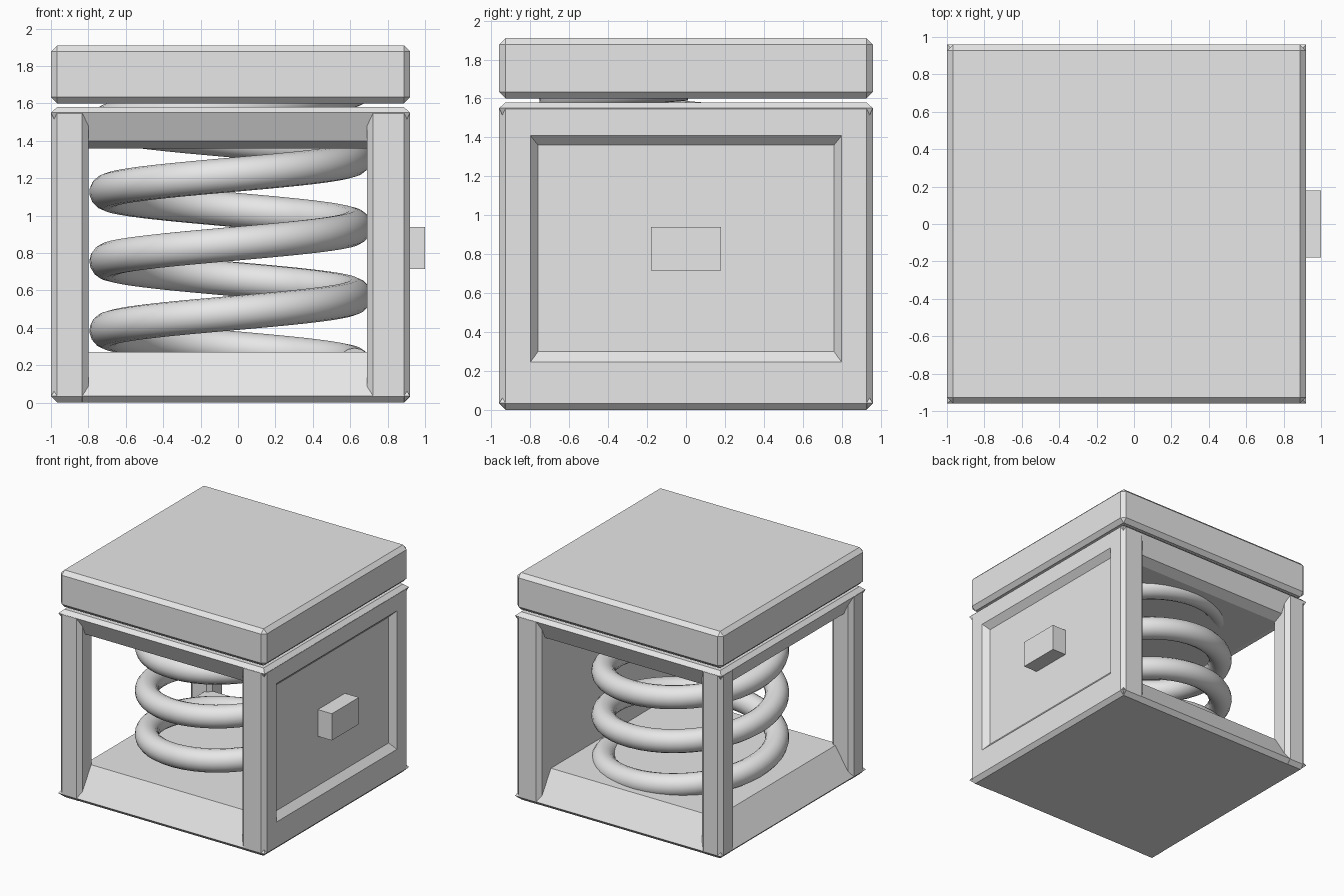
import bpy, bmesh, math

if "Cube" in bpy.data.objects:
    bpy.data.objects.remove(bpy.data.objects["Cube"])

CX = -0.04   # centre of the box body in x
H = 0.96     # half width of the box body

metal = bpy.data.materials.new("plain grey")
metal.diffuse_color = (0.8, 0.8, 0.8, 1)
metal.use_nodes = True
metal.node_tree.nodes["Principled BSDF"].inputs["Base Color"].default_value = metal.diffuse_color


def finish(bm, name):
    bmesh.ops.recalc_face_normals(bm, faces=bm.faces)
    me = bpy.data.meshes.new(name)
    bm.to_mesh(me)
    bm.free()
    me.materials.append(metal)
    ob = bpy.data.objects.new(name, me)
    bpy.context.collection.objects.link(ob)
    return ob


def box_mesh(x, y, z, bevel=0.0):
    """Box from three (low, high) ranges with chamfered edges."""
    bm = bmesh.new()
    bmesh.ops.create_cube(bm, size=1)
    for v in bm.verts:
        for i, (lo, hi) in enumerate((x, y, z)):
            v.co[i] = (lo + hi) / 2 + v.co[i] * (hi - lo)
    if bevel:
        bmesh.ops.bevel(bm, geom=bm.edges[:], offset=bevel, segments=1,
                        profile=0.5, affect='EDGES')
    return bm


def stack(name, rings):
    """Square slab lofted through (height, inset) rings."""
    bm = bmesh.new()
    loops = []
    for z, inset in rings:
        h = H - inset
        loops.append([bm.verts.new((CX + sx * h, sy * h, z))
                      for sx, sy in ((-1, -1), (1, -1), (1, 1), (-1, 1))])
    for a, b in zip(loops, loops[1:]):
        for i in range(4):
            j = (i + 1) % 4
            bm.faces.new((a[i], a[j], b[j], b[i]))
    bm.faces.new(loops[0][::-1])
    bm.faces.new(loops[-1])
    return finish(bm, name)


# Lid, floor and ceiling slabs
finish(box_mesh((CX - H, CX + H), (-H, H), (1.60, 1.91), 0.033), "lid")
stack("floor_slab", [(0, 0.035), (0.035, 0), (0.27, 0.15)])
stack("ceiling_slab", [(1.36, 0.15), (1.40, 0.07), (1.55, 0), (1.58, 0.033)])

# Corner posts on the open side
for name, s in (("front_post", -1), ("back_post", 1)):
    y = sorted((s * H, s * (H - 0.19)))
    finish(box_mesh((-1, -0.80), y, (0, 1.58), 0.033), name)

# Closed side wall with a sunken field
bm = box_mesh((0.69, 0.92), (-H, H), (0, 1.58), 0.033)
face = max(bm.faces, key=lambda f: f.calc_center_median().x)
for depth, y, low, high in ((0.92, 0.80, 0.245, 1.41), (0.87, 0.76, 0.30, 1.36)):
    bmesh.ops.inset_region(bm, faces=[face], thickness=0.01)
    for v in face.verts:
        v.co = (depth, math.copysign(y, v.co.y), high if v.co.z > 0.8 else low)
finish(bm, "side_wall")

# Button on the side wall
finish(box_mesh((0.85, 1.0), (-0.18, 0.18), (0.715, 0.94)), "button")

# Coil spring, four turns
TURNS, STEPS, RADIUS, PITCH = 4, 48, 0.663, 0.37
curve = bpy.data.curves.new("spring", 'CURVE')
curve.dimensions = '3D'
curve.bevel_depth = 0.092
curve.bevel_resolution = 6
curve.use_fill_caps = True
spline = curve.splines.new('POLY')
spline.points.add(TURNS * STEPS)
for i, p in enumerate(spline.points):
    t = i / STEPS
    a = t * math.tau
    p.co = (CX + RADIUS * math.cos(a), RADIUS * math.sin(a), 0.20 + PITCH * t, 1)
spline.use_smooth = True
curve.materials.append(metal)
bpy.context.collection.objects.link(bpy.data.objects.new("spring", curve))
